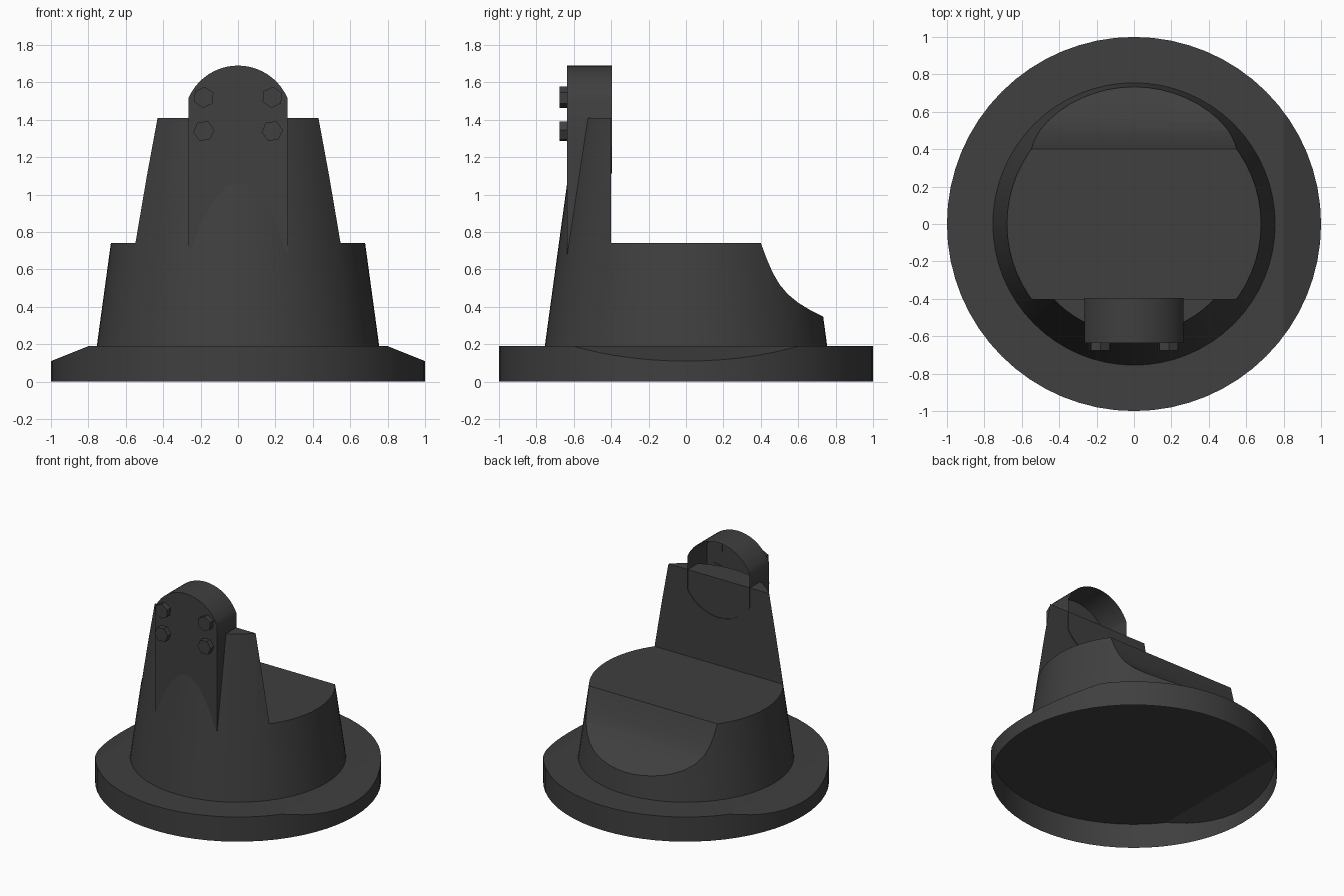
import bpy, bmesh, math
from mathutils import Vector

if "Cube" in bpy.data.objects:
    bpy.data.objects.remove(bpy.data.objects["Cube"])

mat = bpy.data.materials.new("dark_grey")
mat.diffuse_color = (0.05, 0.05, 0.05, 1)
mat.use_nodes = True
mat.node_tree.nodes["Principled BSDF"].inputs["Base Color"].default_value = mat.diffuse_color


def finish(name, bm, smooth=True):
    me = bpy.data.meshes.new(name)
    bm.to_mesh(me)
    bm.free()
    ob = bpy.data.objects.new(name, me)
    bpy.context.collection.objects.link(ob)
    me.materials.append(mat)
    if smooth:
        shade(ob)
    return ob


def shade(ob):
    bpy.ops.object.select_all(action='DESELECT')
    ob.select_set(True)
    bpy.context.view_layer.objects.active = ob
    bpy.ops.object.shade_smooth_by_angle(angle=math.radians(30))


def ring(bm, r, z, n):
    return [bm.verts.new((r * math.cos(2 * math.pi * i / n),
                          r * math.sin(2 * math.pi * i / n), z)) for i in range(n)]


def bridge(bm, a, b):
    n = len(a)
    for i in range(n):
        j = (i + 1) % n
        bm.faces.new((a[i], a[j], b[j], b[i]))


def prism(bm, pts, axis, lo, hi):
    """Extrude a closed 2D profile along x (pts = y, z) or y (pts = x, z)."""
    def place(p, t):
        return (t, p[0], p[1]) if axis == 'x' else (p[0], t, p[1])
    a = [bm.verts.new(place(p, lo)) for p in pts]
    b = [bm.verts.new(place(p, hi)) for p in pts]
    bridge(bm, a, b)
    caps = [bm.faces.new(a), bm.faces.new(b)]
    bmesh.ops.recalc_face_normals(bm, faces=bm.faces[:])
    return caps


# Base: shell open underneath, with sloped flats on left and right
bm = bmesh.new()
low, top = ring(bm, 1, 0, 64), ring(bm, 1, 0.19, 64)
bridge(bm, low, top)
bm.faces.new(top)
for s in (-1, 1):
    cut = bmesh.ops.bisect_plane(
        bm, geom=bm.verts[:] + bm.edges[:] + bm.faces[:], dist=1e-5,
        plane_co=(s * 0.8, 0, 0.19), plane_no=Vector((s * 0.08, 0, 0.2)).normalized(),
        clear_outer=True)
    edges = [e for e in cut['geom_cut'] if isinstance(e, bmesh.types.BMEdge)]
    bmesh.ops.contextual_create(bm, geom=edges)
bmesh.ops.recalc_face_normals(bm, faces=bm.faces[:])
if max(bm.faces, key=lambda f: f.calc_area()).normal.z < 0:
    bmesh.ops.reverse_faces(bm, faces=bm.faces[:])
base = finish("base", bm, False)
shade(base)
for p in base.data.polygons:
    if p.normal.z > 0.5:
        p.use_smooth = False

# Tower: tapered cone trimmed by a stepped side profile
bm = bmesh.new()
a, b = ring(bm, 0.755, 0.19, 64), ring(bm, 0.588, 1.41, 64)
bridge(bm, a, b)
bm.faces.new(a)
bm.faces.new(b)
bmesh.ops.recalc_face_normals(bm, faces=bm.faces[:])
tower = finish("tower", bm, False)

bm = bmesh.new()
prism(bm, [(-0.9, 0.1), (0.9, 0.1), (0.9, 0.27), (0.73, 0.35), (0.66, 0.385), (0.60, 0.422),
           (0.545, 0.467), (0.50, 0.52), (0.465, 0.58), (0.43, 0.66), (0.40, 0.742),
           (-0.40, 0.742), (-0.40, 1.6), (-0.9, 1.6)], 'x', -1.1, 1.1)
cutter = finish("profile_cutter", bm, False)
cutter.hide_render = True
mod = tower.modifiers.new("trim", 'BOOLEAN')
mod.operation = 'INTERSECT'
mod.solver = 'EXACT'
mod.object = cutter
bpy.context.view_layer.objects.active = tower
bpy.ops.object.modifier_apply(modifier="trim")
bpy.data.objects.remove(cutter)
shade(tower)

# Flat pad on the front of the tower
bm = bmesh.new()
prism(bm, [(-0.265, 0.62), (0.265, 0.62), (0.265, 1.26), (-0.265, 1.26)], 'y', -0.635, -0.45)
finish("front_pad", bm, False)


def arc(half, sag, z_tip, up, n=20):
    """Points of an arc from x=+half to x=-half, its tip at z_tip."""
    r = (half * half + sag * sag) / (2 * sag)
    t = math.asin(half / r)
    pts = []
    for i in range(n + 1):
        g = t - 2 * t * i / n
        pts.append((r * math.sin(g), z_tip + up * r * (math.cos(g) - 1)))
    return pts


# Round head: drum with flat sides, open at the back
bm = bmesh.new()
profile = arc(0.265, 0.175, 1.69, 1) + arc(0.265, 0.148, 1.112, -1)[::-1]
caps = prism(bm, profile, 'y', -0.635, -0.395)
bmesh.ops.delete(bm, geom=[caps[1]], context='FACES_ONLY')
finish("round_head", bm)

# Hexagonal bolts
for x in (-0.183, 0.183):
    for z, turn in ((1.52, 0.45), (1.34, 0.1)):
        bm = bmesh.new()
        hexagon = [(x + 0.057 * math.cos(turn + k * math.pi / 3),
                    z + 0.057 * math.sin(turn + k * math.pi / 3)) for k in range(6)]
        prism(bm, hexagon, 'y', -0.675, -0.63)
        finish("bolt", bm, False)
